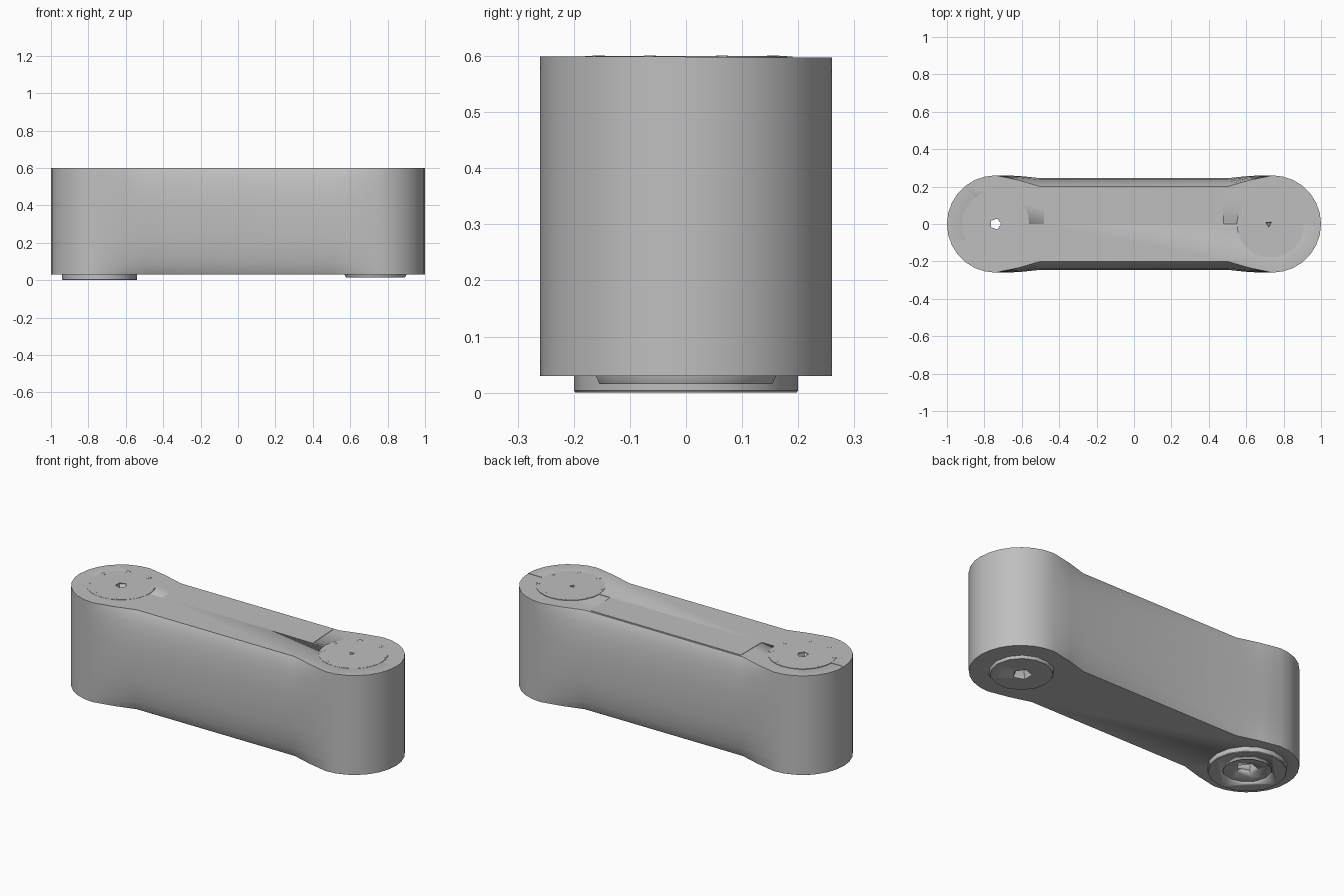
import bpy, bmesh, math

if "Cube" in bpy.data.objects:
    bpy.data.objects.remove(bpy.data.objects["Cube"])

END_X, END_R, WAIST_X = 0.74, 0.26, 0.5
BOTTOM, TOP = 0.03, 0.597

grey = bpy.data.materials.new("Warm grey metal")
grey.use_nodes = True
colour = (0.52, 0.52, 0.52, 1)
grey.diffuse_color = colour
grey.node_tree.nodes["Principled BSDF"].inputs["Base Color"].default_value = colour


def add_object(name, bm, smooth=True):
    bmesh.ops.recalc_face_normals(bm, faces=bm.faces)
    mesh = bpy.data.meshes.new(name)
    bm.to_mesh(mesh)
    bm.free()
    mesh.materials.append(grey)
    obj = bpy.data.objects.new(name, mesh)
    bpy.context.collection.objects.link(obj)
    if smooth:
        bpy.ops.object.select_all(action='DESELECT')
        obj.select_set(True)
        bpy.context.view_layer.objects.active = obj
        bpy.ops.object.shade_smooth_by_angle(angle=math.radians(35))
    return obj


def loft(name, rings):
    """Join stacked rings of equal size into a closed solid."""
    bm = bmesh.new()
    loops = [[bm.verts.new(p) for p in ring] for ring in rings]
    n = len(loops[0])
    for low, high in zip(loops, loops[1:]):
        for i in range(n):
            j = (i + 1) % n
            bm.faces.new((low[i], low[j], high[j], high[i]))
    bm.faces.new(loops[0][::-1])
    bm.faces.new(loops[-1])
    return add_object(name, bm)


def disc(name, x, layers, sides, turn=0.0):
    """Stack of (radius, z) circles around a vertical axis."""
    angles = [turn + math.tau * i / sides for i in range(sides)]
    return loft(name, [[(x + r * math.cos(a), r * math.sin(a), z) for a in angles]
                       for r, z in layers])


def outline(waist):
    """Counter-clockwise link outline, with round ends and a pinched waist."""
    half = [(WAIST_X, -waist), (0.62, -(waist + END_R) / 2 - 0.005)]
    for i in range(15):
        a = math.pi * (i / 14 - 0.5)
        half.append((END_X + END_R * math.cos(a), END_R * math.sin(a)))
    half += [(x, -y) for x, y in half[1::-1]]
    return half + [(-x, -y) for x, y in half]


def cut(target, cutter):
    mod = target.modifiers.new("Cut", 'BOOLEAN')
    mod.operation = 'DIFFERENCE'
    mod.solver = 'EXACT'
    mod.object = cutter
    cutter.hide_render = True
    cutter.hide_viewport = True
    cutter.display_type = 'WIRE'


# Main body: the waist bulges between its top and bottom edges
edge_profile = [(0, 0.2), (0.02, 0.212), (0.06, 0.225), (0.12, 0.237), (0.2, 0.245)]
levels = [(BOTTOM + d, w) for d, w in edge_profile]
levels += [(TOP - d, w) for d, w in reversed(edge_profile)]
body = loft("link_body", [[(x, y, z) for x, y in outline(w)] for z, w in levels])

# Slightly raised front half of the top, with a stepped seam
front = sorted([p for p in outline(0.2) if p[1] < 1e-5], key=lambda p: p[0])
front += [(0.48, 0), (0.47, 0.19), (-0.48, 0.19), (-0.48, 0)]
panel = loft("top_panel", [[(x, y, z) for x, y in front] for z in (TOP - 0.002, 0.599)])

# Round caps on the top, with small notched tabs around the rim
caps = {}
for side, x in (("right", -END_X), ("left", END_X - 0.01)):
    caps[side] = disc(side + "_pivot_cap", x, [(0.18, TOP - 0.002), (0.18, 0.6)], 24)
    bm = bmesh.new()
    for i in range(8):
        a = math.tau * (i + 0.5) / 8
        tab = bmesh.ops.create_cube(bm, size=0.022)["verts"]
        bmesh.ops.scale(bm, vec=(1, 1, 0.1), verts=tab)
        bmesh.ops.translate(bm, verts=tab, vec=(
            x + 0.168 * math.cos(a), 0.168 * math.sin(a), 0.5995))
    add_object(side + "_cap_tabs", bm, smooth=False)

# Bosses under each end
right_boss = disc("right_boss", -END_X, [(0.197, 0), (0.2, 0.004), (0.2, 0.04)], 16)
left_boss = disc("left_boss", END_X - 0.005, [(0.158, 0.015), (0.165, 0.03), (0.165, 0.04)], 14)

# Axle hole through one end, blind pockets in the other
through = disc("axle_hole_cutter", -END_X, [(0.06, -0.05), (0.06, 0.06), (0.03, 0.16), (0.03, 0.7)], 5)
for part in (body, panel, caps["right"], right_boss):
    cut(part, through)
cut(right_boss, disc("boss_recess_cutter", -END_X, [(0.125, -0.05), (0.125, 0.012)], 12))

pocket = disc("lower_pocket_cutter", END_X - 0.01, [(0.05, -0.05), (0.05, 0.02), (0.01, 0.11)], 5)
for part in (body, left_boss):
    cut(part, pocket)
dimple = disc("upper_dimple_cutter", END_X - 0.02, [(0.01, 0.57), (0.03, 0.65)], 3, 0.6)
for part in (body, panel, caps["left"]):
    cut(part, dimple)
